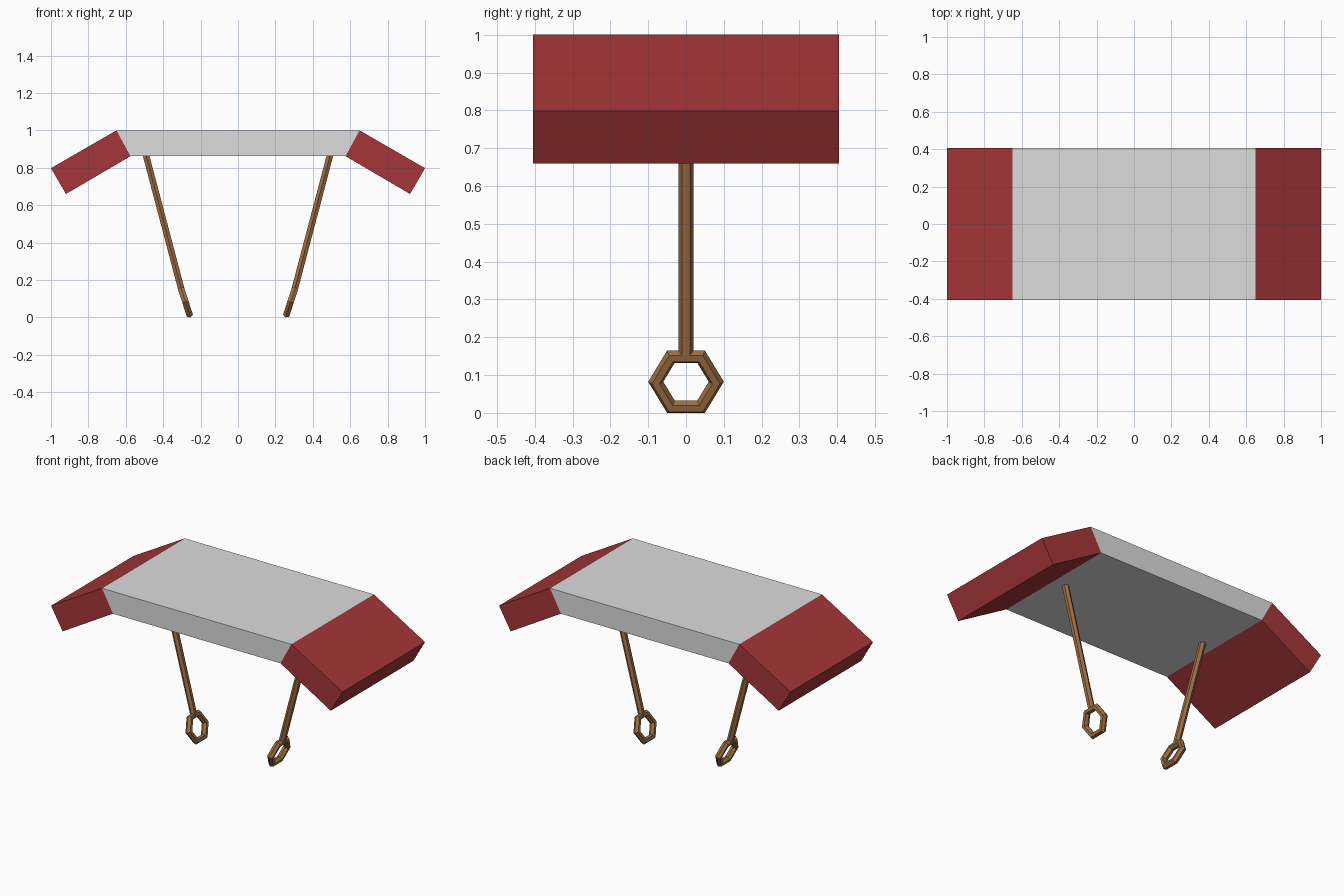
import bpy, bmesh, math
from mathutils import Vector, Matrix

if "Cube" in bpy.data.objects:
    bpy.data.objects.remove(bpy.data.objects["Cube"])


def material(name, rgb):
    m = bpy.data.materials.new(name)
    m.diffuse_color = (*rgb, 1)
    m.use_nodes = True
    m.node_tree.nodes["Principled BSDF"].inputs["Base Color"].default_value = m.diffuse_color
    return m


GREY = material("light grey", (0.72, 0.72, 0.72))
RED = material("dark red", (0.38, 0.037, 0.04))
BROWN = material("wood brown", (0.35, 0.16, 0.057))
HALF_DEPTH = 0.405


def add_object(name, bm, mat):
    bmesh.ops.recalc_face_normals(bm, faces=bm.faces)
    mesh = bpy.data.meshes.new(name)
    bm.to_mesh(mesh)
    bm.free()
    mesh.materials.append(mat)
    obj = bpy.data.objects.new(name, mesh)
    bpy.context.collection.objects.link(obj)
    return obj


def slab(name, profile, mat):
    """Extrude an x-z profile through the depth of the model."""
    bm = bmesh.new()
    face = bm.faces.new([bm.verts.new((x, -HALF_DEPTH, z)) for x, z in profile])
    new = bmesh.ops.extrude_face_region(bm, geom=[face])["geom"]
    verts = [v for v in new if isinstance(v, bmesh.types.BMVert)]
    bmesh.ops.translate(bm, verts=verts, vec=(0, 2 * HALF_DEPTH, 0))
    return add_object(name, bm, mat)


def rod(name, start, end, radius, mat):
    """Six-sided rod with a corner pointing along y."""
    start, end = Vector(start), Vector(end)
    axis = (end - start).normalized()
    side = Vector((0, 1, 0))
    other = side.cross(axis)
    turn = Matrix((side, other, axis)).transposed().to_4x4()
    bm = bmesh.new()
    bmesh.ops.create_cone(bm, cap_ends=True, segments=6, radius1=radius, radius2=radius,
                          depth=(end - start).length)
    # make sure a corner, not a flat, lies on the y axis
    first = max(bm.verts, key=lambda v: v.co.x)
    spin = -math.atan2(first.co.y, first.co.x)
    bm.transform(Matrix.Translation((start + end) / 2) @ turn @ Matrix.Rotation(spin, 4, 'Z'))
    return add_object(name, bm, mat)


def hex_ring(name, centre, tilt, major, minor, mat):
    """Hexagonal ring in the y-z plane with a six-sided tube."""
    bm = bmesh.new()
    loops = []
    for i in range(6):
        a = i * math.pi / 3
        loop = []
        for j in range(6):
            b = j * math.pi / 3
            r = major + minor * math.cos(b)
            loop.append(bm.verts.new((minor * math.sin(b), r * math.cos(a), r * math.sin(a))))
        loops.append(loop)
    for i in range(6):
        p, q = loops[i], loops[(i + 1) % 6]
        for j in range(6):
            k = (j + 1) % 6
            bm.faces.new((p[j], q[j], q[k], p[k]))
    bm.transform(Matrix.Translation(centre) @ Matrix.Rotation(tilt, 4, 'Y'))
    return add_object(name, bm, mat)


# Flat middle panel with slanted ends
slab("middle_panel", [(-0.65, 1.0), (0.65, 1.0), (0.575, 0.862), (-0.575, 0.862)], GREY)

RING_R, TUBE_R = 0.08, 0.02
for s, label in ((-1, "left"), (1, "right")):
    # Drooping end panel
    slab(label + "_end_panel",
         [(s * x, z) for x, z in ((0.65, 1.0), (1.0, 0.798), (0.92, 0.66), (0.575, 0.862))], RED)
    # Tilted hexagonal handle
    tilt = math.radians(18)
    centre = Vector((s * 0.281, 0, 0.0824))
    hex_ring(label + "_handle", centre, s * tilt, RING_R, TUBE_R, BROWN)
    # Rod from the top bar of the handle into the panel
    apothem = RING_R * math.cos(math.pi / 6)
    top = centre + Vector((s * math.sin(tilt), 0, math.cos(tilt))) * apothem
    rod(label + "_rod", top, (s * 0.494, 0, 0.875), TUBE_R, BROWN)
